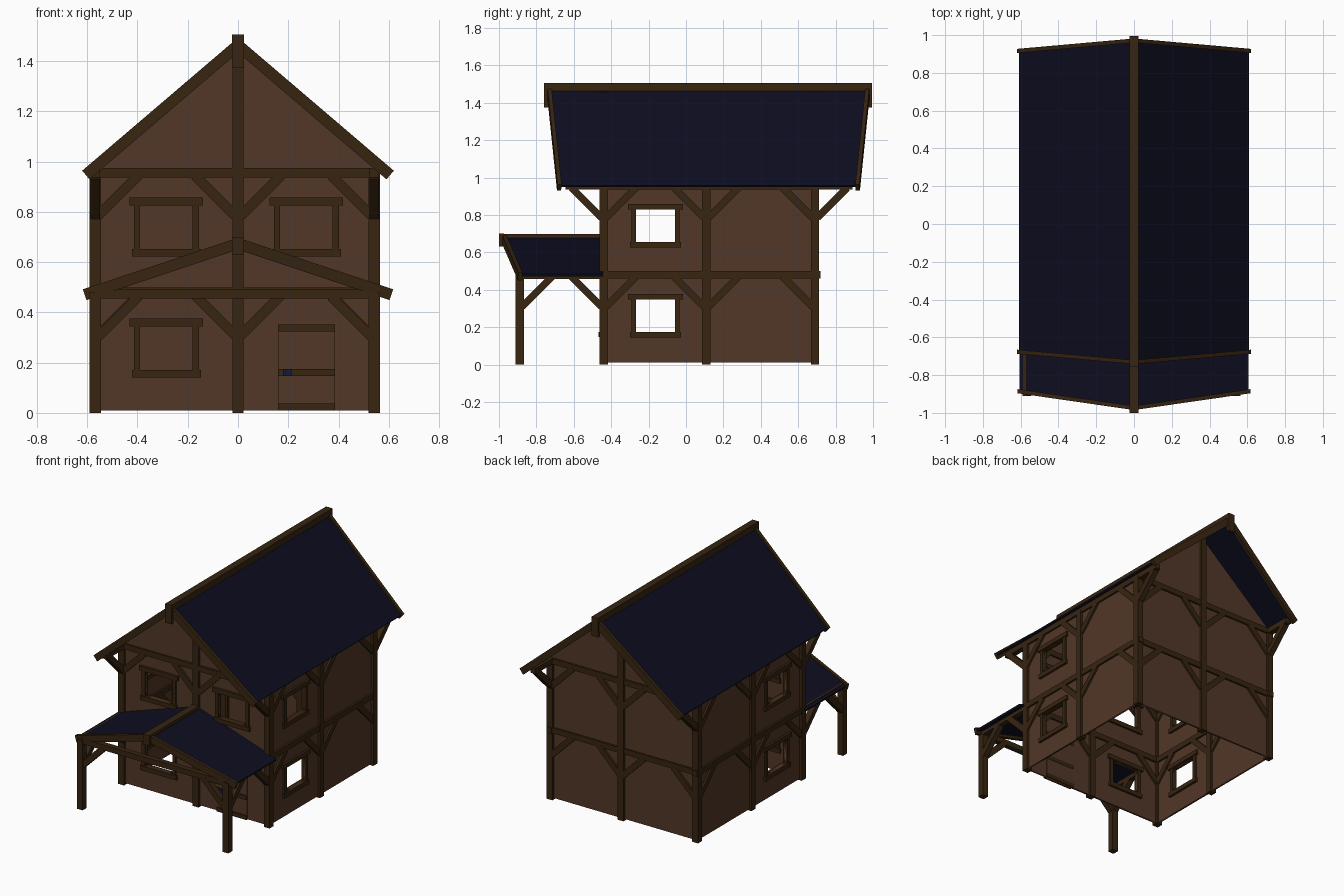
import bpy, bmesh
from mathutils import Vector

if "Cube" in bpy.data.objects:
    bpy.data.objects.remove(bpy.data.objects["Cube"])

def material(name, rgb):
    m = bpy.data.materials.new(name)
    m.diffuse_color = (*rgb, 1)
    m.use_nodes = True
    m.node_tree.nodes["Principled BSDF"].inputs["Base Color"].default_value = m.diffuse_color
    return m

WALL = material("brown plaster", (0.085, 0.038, 0.021))
WOOD = material("dark timber", (0.038, 0.018, 0.0055))
ROOF = material("navy roof", (0.004, 0.004, 0.014))
KNOB = material("blue handle", (0.006, 0.009, 0.042))

XL, XR = -0.568, 0.542            # corner post lines
YF, YM, YB = -0.44, 0.108, 0.69   # front, middle and back post lines
YP = -0.889                       # porch post line
MID, TOP = 0.48, 0.956            # belt and top beam heights
W = 0.044                         # timber width


def finish(name, bm, mat):
    bmesh.ops.recalc_face_normals(bm, faces=bm.faces)
    me = bpy.data.meshes.new(name)
    bm.to_mesh(me)
    bm.free()
    me.materials.clear()
    me.materials.append(mat)
    ob = bpy.data.objects.new(name, me)
    bpy.context.collection.objects.link(ob)
    return ob


def prism(name, a, b, mat):
    """Solid between two matching loops."""
    bm = bmesh.new()
    va, vb = [bm.verts.new(p) for p in a], [bm.verts.new(p) for p in b]
    bm.faces.new(va)
    bm.faces.new(vb[::-1])
    for i in range(len(a)):
        j = (i + 1) % len(a)
        bm.faces.new((va[i], va[j], vb[j], vb[i]))
    return finish(name, bm, mat)


def box(name, x0, x1, y0, y1, z0, z1, mat=WOOD):
    loop = [(x0, y0), (x1, y0), (x1, y1), (x0, y1)]
    return prism(name, [(*p, z0) for p in loop], [(*p, z1) for p in loop], mat)


def beam(name, p, q, w=W):
    """Square timber from p to q."""
    p, q = Vector(p), Vector(q)
    d = (q - p).normalized()
    side = d.cross(Vector((0, 0, 1)))
    side = side.normalized() if side.length > 1e-4 else Vector((1, 0, 0))
    up = side.cross(d)
    corners = [(side * s + up * t) * w / 2 for s, t in ((-1, -1), (1, -1), (1, 1), (-1, 1))]
    return prism(name, [p + c for c in corners], [q + c for c in corners], WOOD)


def brace(name, x, y, top, dx, dy):
    """45 degree strut from a post up to the beam at height top."""
    a, b = 0.012, 0.172
    beam(name, (x + dx * a, y + dy * a, top - 0.183 + a),
         (x + dx * b, y + dy * b, top - 0.183 + b), 0.039)


def wall(name, outline, holes, place):
    """Thin panel with openings; place maps (u, v, depth) to the world."""
    cu = bpy.data.curves.new(name, 'CURVE')
    cu.dimensions, cu.fill_mode, cu.extrude = '2D', 'BOTH', 0.006
    rects = [[(a, c), (b, c), (b, d), (a, d)] for a, b, c, d in holes]
    for loop in [outline] + rects:
        s = cu.splines.new('POLY')
        s.points.add(len(loop) - 1)
        for pt, (u, v) in zip(s.points, loop):
            pt.co = (u, v, 0, 1)
        s.use_cyclic_u = True
    ob = bpy.data.objects.new(name, cu)
    bpy.context.collection.objects.link(ob)
    dg = bpy.context.evaluated_depsgraph_get()
    me = bpy.data.meshes.new_from_object(ob.evaluated_get(dg))
    bpy.data.objects.remove(ob)
    bm = bmesh.new()
    bm.from_mesh(me)
    bmesh.ops.remove_doubles(bm, verts=bm.verts, dist=1e-5)
    for v in bm.verts:
        v.co = place(*v.co)
    finish(name, bm, WALL)


# Places on each wall
def on_front(u, v, w): return Vector((u, YF + w, v))
def on_back(u, v, w): return Vector((u, YB + w, v))
def on_left(u, v, w): return Vector((XL + w, u, v))
def on_right(u, v, w): return Vector((XR + w, u, v))


def window(name, c, sill, place):
    """Frame around an opening; returns the opening."""
    def piece(part, u0, u1, v0, v1, d):
        loop = [(u0, v0), (u1, v0), (u1, v1), (u0, v1)]
        prism(name + part, [place(u, v, -d) for u, v in loop],
              [place(u, v, d) for u, v in loop], WOOD)
    h = sill + 0.173
    piece("_lintel", c - 0.146, c + 0.146, h, h + 0.031, 0.022)
    piece("_sill", c - 0.137, c + 0.137, sill - 0.03, sill, 0.022)
    for s in (-1, 1):
        u = c + s * 0.1165
        piece("_jamb", u - 0.0125, u + 0.0125, sill, h, 0.017)
    return (c - 0.104, c + 0.104, sill, h)


# Walls and windows
gable = [(XL, 0.01), (XR, 0.01), (XR, 0.99), (0, 1.455), (XL, 0.97)]
flat = [(YF, 0.01), (YB, 0.01), (YB, 0.97), (YF, 0.97)]
front_holes = [window("front_window", c, s, on_front)
               for c, s in ((-0.285, 0.653), (0.272, 0.653), (-0.285, 0.171))]
wall("front_wall", gable, front_holes, on_front)
wall("back_wall", gable, [], on_back)
for name, place in (("left", on_left), ("right", on_right)):
    holes = [window(name + "_window", -0.163, s, place) for s in (0.655, 0.174)]
    wall(name + "_wall", flat, holes, place)

# Posts
for y in (YF, YB):
    beam("gable_post", (0, y, 0), (0, y, 1.46))
for x in (XL, XR):
    for y in (YF, YM, YB):
        beam("wall_post", (x, y, 0), (x, y, TOP))
    beam("porch_post", (x, YP, 0), (x, YP, MID))

# Horizontal beams
for z in (MID, TOP):
    for y in (YF, YB):
        beam("cross_beam", (XL, y, z), (XR, y, z), 0.038)
for x in (XL, XR):
    beam("side_belt", (x, YF, MID), (x, YB + 0.03, MID), 0.038)
    beam("eave_plate", (x, -0.645, TOP), (x, 0.89, TOP), 0.038)
    beam("porch_side_beam", (x, YP, MID - 0.004), (x, YF, MID - 0.004), 0.037)
beam("porch_front_beam", (XL, YP, 0.473), (XR, YP, 0.473), 0.037)

# Braces on the walls
for top in (MID, TOP):
    for y in (YF, YB):
        for x, d in ((XL, 1), (0, -1), (0, 1), (XR, -1)):
            brace("gable_brace", x, y, top, d, 0)
    for x in (XL, XR):
        for y, d in ((YF, 1), (YM, -1), (YM, 1), (YB, -1)):
            brace("side_brace", x, y, top, 0, d)
# Braces under the overhangs and the porch
for x, d in ((XL, 1), (XR, -1)):
    brace("front_overhang_brace", x, YF, TOP, 0, -1)
    brace("back_overhang_brace", x, YB, TOP, 0, 1)
    brace("porch_house_brace", x, YF, MID, 0, -1)
    brace("porch_back_brace", x, YP, MID, 0, 1)
    brace("porch_front_brace", x, YP, MID - 0.006, d, 0)


def roof(name, peak, slope, half, thick, drop, y_front, y_back, boards):
    """Two slopes with slanted ends; y_front and y_back are (ridge, eave)."""
    def yat(pair, x): return pair[0] + (pair[1] - pair[0]) * min(abs(x) / 0.61, 1.02)
    n = Vector((slope, 1)).normalized()
    for s in (-1, 1):
        def strip(top, depth, reach):
            z0, z1 = peak - top, peak - top - slope * reach
            vert = depth / n.y
            return [(0, z0), (s * reach, z1),
                    (s * (reach - n.x * depth), z1 - n.y * depth), (0, z0 - vert)]
        panel = strip(drop, thick, half)
        prism(name + "_slope", [(x, yat(y_front, x) + 0.005, z) for x, z in panel],
              [(x, yat(y_back, x) - 0.005, z) for x, z in panel], ROOF)
        board = strip(0, 0.045, half + 0.012)
        for pair, t in boards:
            prism(name + "_barge_board", [(x, yat(pair, x), z) for x, z in board],
                  [(x, yat(pair, x) + t, z) for x, z in board], WOOD)


# Main roof
F, B = (-0.742, -0.688), (0.982, 0.928)
roof("main_roof", 1.493, 0.854, 0.608, 0.012, 0.016, F, B, [(F, 0.022), (B, -0.022)])
box("main_ridge_beam", -0.024, 0.024, -0.758, 0.994, 1.462, 1.506)
for y in (-0.758, 0.972):
    box("main_ridge_end_block", -0.024, 0.024, y, y + 0.022, 1.375, 1.506)

# Porch roof
P, PB = (-0.985, -0.897), (YF, YF)
roof("porch_roof", 0.697, 0.333, 0.605, 0.014, 0.012, P, PB, [(P, 0.022)])
box("porch_ridge_beam", -0.024, 0.024, -0.995, YF, 0.655, 0.699)
box("porch_ridge_end_block", -0.024, 0.024, -1.0, -0.972, 0.63, 0.70)

# Door with cross boards and handle
box("door_panel", 0.16, 0.385, YF - 0.012, YF + 0.012, 0.01, 0.35, WALL)
for z in (0.01, 0.147, 0.323):
    box("door_board", 0.16, 0.385, YF - 0.02, YF + 0.014, z, z + 0.028)
box("door_handle", 0.18, 0.213, YF - 0.027, YF - 0.019, 0.147, 0.175, KNOB)
